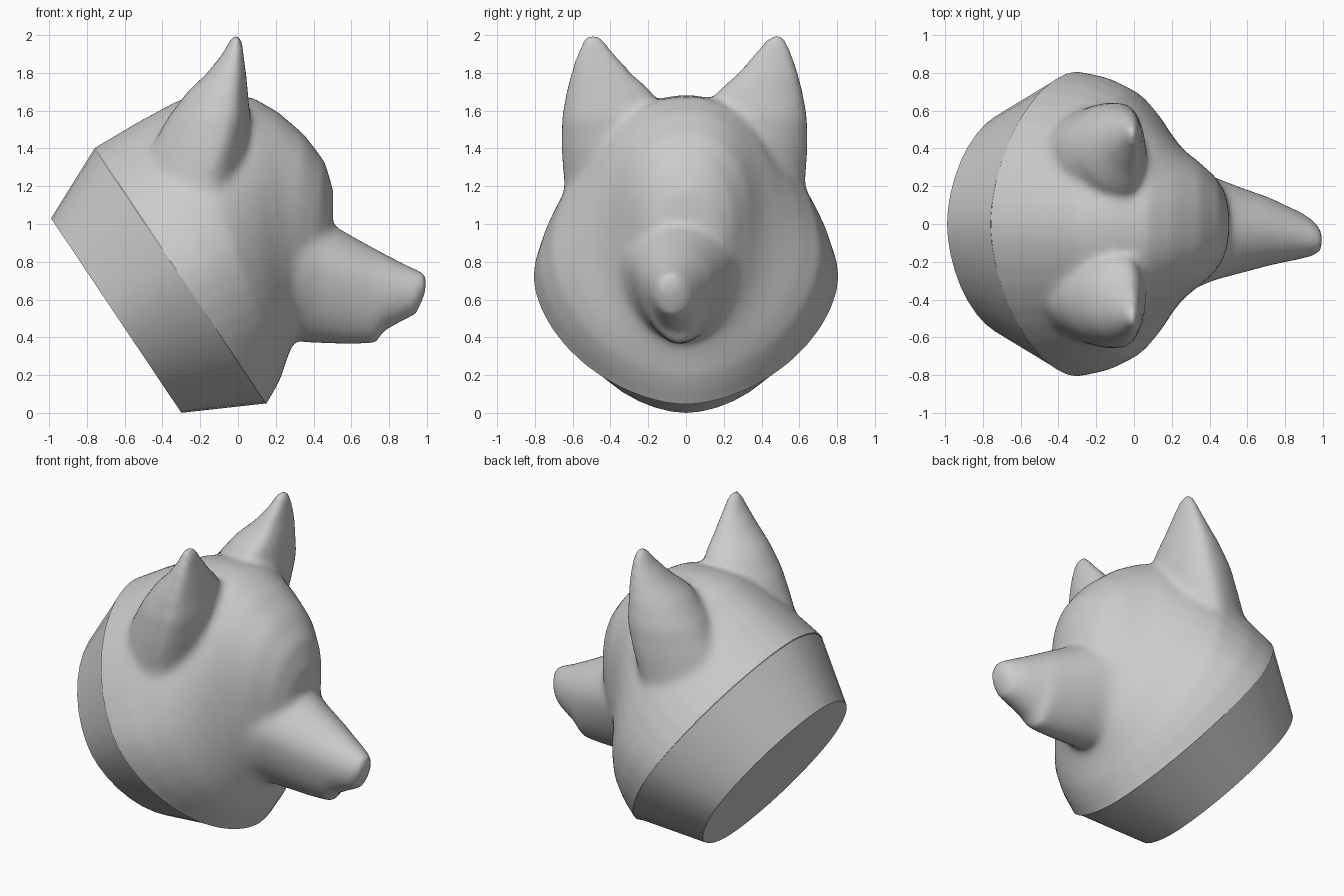
import bpy, bmesh, math
from mathutils import Vector

if "Cube" in bpy.data.objects:
    bpy.data.objects.remove(bpy.data.objects["Cube"])


def ring(top, bot, w, yc=0.0, m=0.5, n=2.0, count=40):
    """Closed section in a plane spanned by the y axis and the line bot-top (x, z pairs)."""
    t, b = Vector((top[0], yc, top[1])), Vector((bot[0], yc, bot[1]))
    c = b.lerp(t, m)
    pts = []
    for i in range(count):
        a = 2 * math.pi * i / count
        ca, sa = math.cos(a), math.sin(a)
        u = abs(ca) ** (2 / n)
        v = math.copysign(abs(sa) ** (2 / n), sa) * w
        pts.append(c + ((t if ca > 0 else b) - c) * u + Vector((0, v, 0)))
    return pts


def loft(bm, rings):
    """Skin a list of sections and cap both ends."""
    rows = [[bm.verts.new(p) for p in r] for r in rings]
    k = len(rows[0])
    for r0, r1 in zip(rows, rows[1:]):
        for i in range(k):
            j = (i + 1) % k
            bm.faces.new((r0[i], r0[j], r1[j], r1[i]))
    bm.faces.new(rows[0])
    bm.faces.new(rows[-1])


def make(name, bm):
    bmesh.ops.recalc_face_normals(bm, faces=bm.faces)
    me = bpy.data.meshes.new(name)
    bm.to_mesh(me)
    bm.free()
    ob = bpy.data.objects.new(name, me)
    bpy.context.collection.objects.link(ob)
    return ob


def shade(ob, deg):
    bpy.ops.object.select_all(action='DESELECT')
    ob.select_set(True)
    bpy.context.view_layer.objects.active = ob
    bpy.ops.object.shade_smooth_by_angle(angle=math.radians(deg))


bm = bmesh.new()

# skull: tilted sections from the neck cut forward to the brow
loft(bm, [
    ring((-.86, 1.335), (.12, -.02), .81, n=1.75),
    ring((-.76, 1.405), (.15, .045), .81, n=1.75),
    ring((-.55, 1.53), (.19, .11), .78, m=.48, n=1.78),
    ring((-.31, 1.66), (.23, .19), .71, m=.46, n=1.85),
    ring((-.14, 1.685), (.255, .27), .61, m=.46),
    ring((.07, 1.675), (.28, .34), .48, n=2.2),
    ring((.21, 1.595), (.30, .385), .40, n=2.3, m=.52),
    ring((.35, 1.475), (.32, .41), .335, n=2.4, m=.57),
    ring((.46, 1.33), (.36, .44), .26, n=2.3, m=.57),
    ring((.505, 1.18), (.40, .50), .20),
    ring((.505, 1.04), (.43, .55), .14),
])

# muzzle: flared root, bends slightly to one side, with a step at the lower jaw
loft(bm, [
    ring((.10, 1.12), (.15, .42), .45, m=.6),
    ring((.28, 1.08), (.25, .39), .355, -.01, .6),
    ring((.46, 1.02), (.36, .37), .275, -.025, .62, 1.8),
    ring((.60, .94), (.58, .36), .22, -.035, .63, 1.8),
    ring((.72, .875), (.74, .365), .178, -.04, .63, 1.85),
    ring((.755, .855), (.755, .42), .168, -.045, .58, 1.9),
    ring((.88, .79), (.87, .485), .128, -.06),
    ring((.96, .755), (.945, .52), .095, -.075),
    ring((1.003, .735), (.988, .62), .055, -.09),
])

# ears: z, x back, x front, y inner, y outer; the roots run down into the cheeks
EAR = [(.75, -.36, -.12, .30, .61), (1.0, -.46, -.06, .22, .64),
       (1.22, -.52, .0, .16, .632), (1.40, -.46, .045, .13, .647),
       (1.56, -.375, .065, .10, .643),
       (1.70, -.27, .053, .165, .62), (1.80, -.165, .043, .275, .595),
       (1.90, -.085, .03, .36, .565), (1.97, -.05, .022, .415, .535),
       (2.002, -.03, .014, .45, .51)]
for side, shift in ((1, 0), (-1, -.015)):
    loft(bm, [ring((xf, z), (xb, z), (yo - yi) / 2, side * (yi + yo) / 2 + shift, .7,
                   2 if z > 1.5 else 1.7)
              for z, xb, xf, yi, yo in EAR])

# blend the parts into one smooth sculpted head
head = make("head", bm)
rm = head.modifiers.new("blend", 'REMESH')
rm.mode = 'VOXEL'
rm.voxel_size = .021
sm = head.modifiers.new("soften", 'SMOOTH')
sm.factor = .5
sm.iterations = 16
dg = bpy.context.evaluated_depsgraph_get()
me = bpy.data.meshes.new_from_object(head.evaluated_get(dg))
head.modifiers.clear()

# trim the head cleanly along the tilted neck plane
bm = bmesh.new()
bm.from_mesh(me)
bmesh.ops.bisect_plane(bm, geom=bm.verts[:] + bm.edges[:] + bm.faces[:],
                       plane_co=(.15, 0, .045), plane_no=(1.36, 0, .91), clear_inner=True)
bm.to_mesh(me)
bm.free()
head.data = me
shade(head, 60)

# neck band: tapered collar with a flat back, open where it meets the head
bm = bmesh.new()
loft(bm, [ring((-.99, 1.03), (-.30, 0), .60, n=1.8), ring((-.76, 1.4), (.15, .05), .803, n=1.75)])
bm.faces.ensure_lookup_table()
bmesh.ops.delete(bm, geom=[bm.faces[-1]], context='FACES_ONLY')
shade(make("neck_band", bm), 30)
